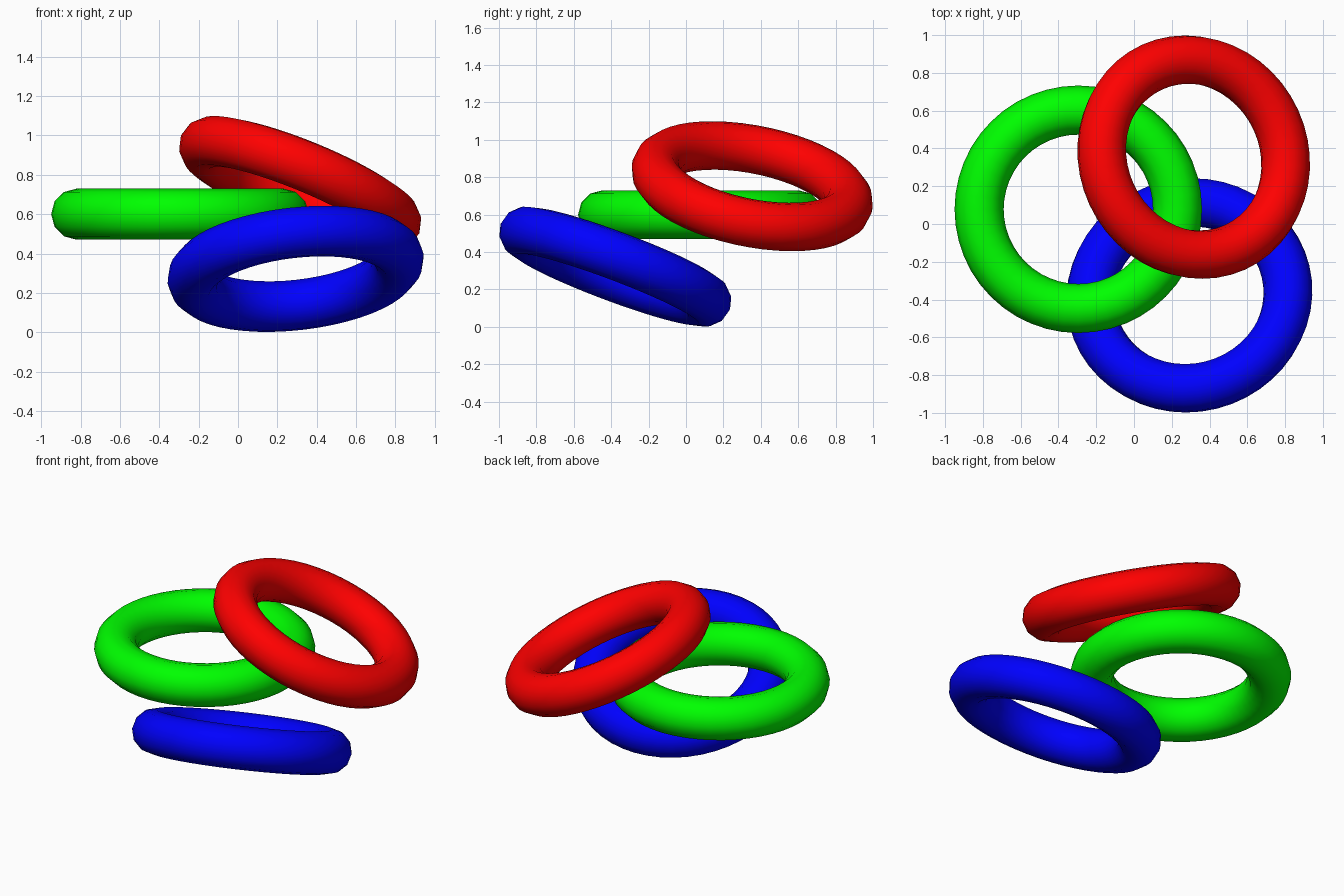
import bpy
from math import radians

if "Cube" in bpy.data.objects:
    bpy.data.objects.remove(bpy.data.objects["Cube"])


def ring(name, center, tilt_x, tilt_y, color):
    """One smooth torus, tilted about x then y."""
    bpy.ops.mesh.primitive_torus_add(
        major_segments=48, minor_segments=12,
        major_radius=0.525, minor_radius=0.13,
        location=center, rotation=(radians(tilt_x), radians(tilt_y), 0))
    obj = bpy.context.object
    obj.name = name
    bpy.ops.object.shade_smooth()
    mat = bpy.data.materials.new(name + "_paint")
    mat.diffuse_color = color
    mat.use_nodes = True
    mat.node_tree.nodes["Principled BSDF"].inputs["Base Color"].default_value = mat.diffuse_color
    obj.data.materials.append(mat)
    return obj


# Three separate rings, overlapping when seen from above
ring("green_ring", (-0.295, 0.078, 0.60), 0, 0, (0, 1, 0, 1))
ring("red_ring", (0.316, 0.354, 0.752), -10.5, 22.3, (1, 0, 0, 1))
ring("blue_ring", (0.293, -0.378, 0.322), -20.5, -6.5, (0, 0, 1, 1))
